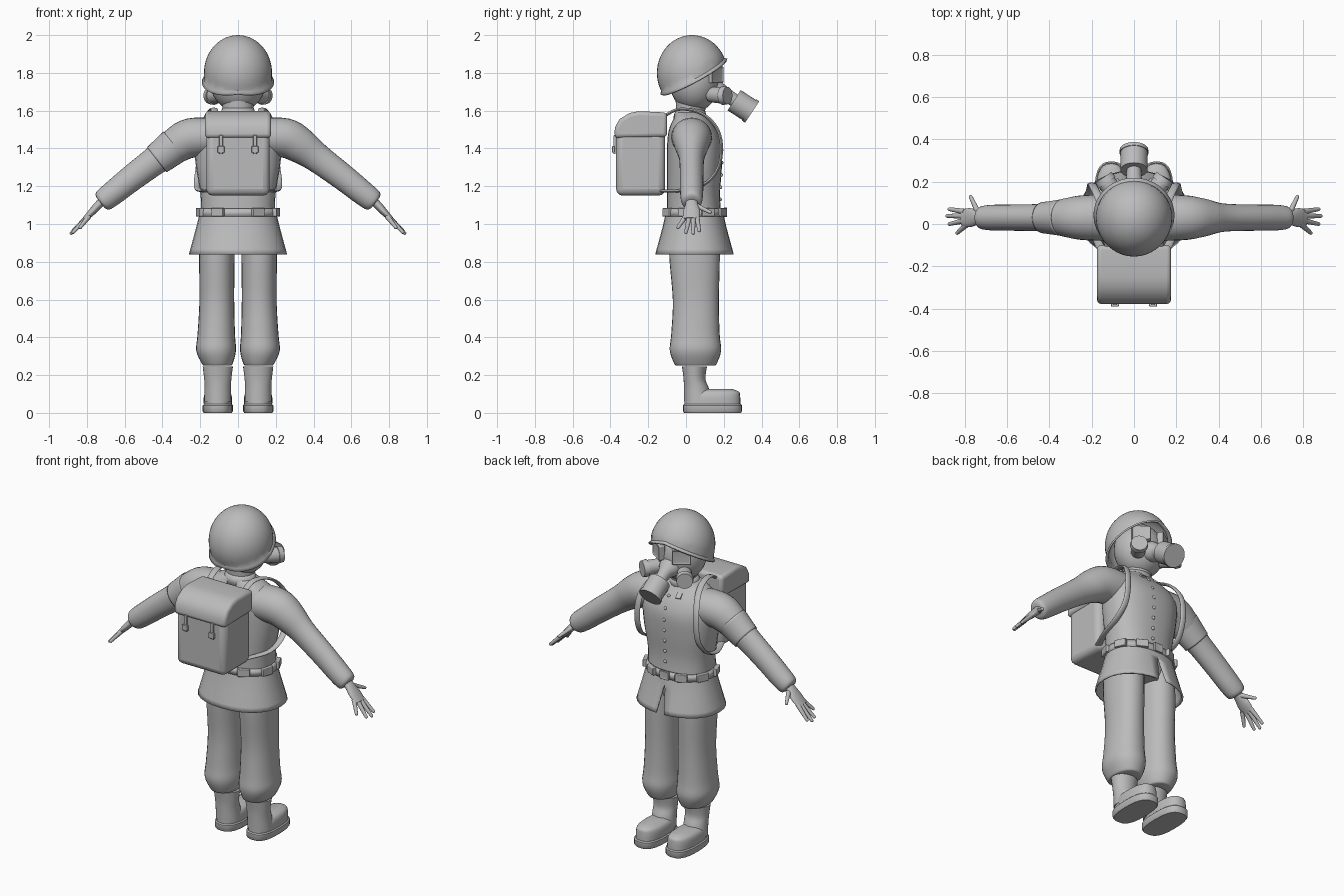
import bpy, bmesh, math
from mathutils import Vector, Matrix, Euler

cube = bpy.data.objects.get("Cube")
if cube:
    bpy.data.objects.remove(cube, do_unlink=True)

grey = bpy.data.materials.new("plain grey")
grey.use_nodes = True
grey.diffuse_color = (0.5, 0.5, 0.5, 1)
grey.node_tree.nodes["Principled BSDF"].inputs["Base Color"].default_value = (0.5, 0.5, 0.5, 1)

X, Y, Z = Vector((1, 0, 0)), Vector((0, 1, 0)), Vector((0, 0, 1))


def finish(name, bm, mirror=False, bevel=0, thick=0, angle=40):
    bmesh.ops.recalc_face_normals(bm, faces=bm.faces)
    mesh = bpy.data.meshes.new(name)
    bm.to_mesh(mesh)
    bm.free()
    mesh.shade_smooth()
    mesh.set_sharp_from_angle(angle=math.radians(angle))
    mesh.materials.append(grey)
    ob = bpy.data.objects.new(name, mesh)
    bpy.context.collection.objects.link(ob)
    if thick:
        ob.modifiers.new("Thickness", "SOLIDIFY").thickness = thick
    if bevel:
        mod = ob.modifiers.new("Bevel", "BEVEL")
        mod.width, mod.segments = bevel, 3
    if mirror:
        ob.modifiers.new("Mirror", "MIRROR")
    return ob


def loft_mesh(rings, ref=X, normal=None, power=2, steps=4, sides=28, caps=True):
    """Rings are (x, y, z, radius along ref, other radius), joined by a smooth curve."""
    keys = []
    for i in range(len(rings) - 1):
        p = [rings[max(0, min(len(rings) - 1, i + k))] for k in (-1, 0, 1, 2)]
        for s in range(steps):
            t = s / steps
            keys.append([b + t / 2 * (c - a + t * (2*a - 5*b + 4*c - d + t * (3*b - 3*c + d - a)))
                         for a, b, c, d in zip(*p)] if steps > 1 else list(p[1]))
    keys.append(list(rings[-1]))
    bm = bmesh.new()
    loops = []
    for i, key in enumerate(keys):
        after, before = keys[min(i + 1, len(keys) - 1)], keys[max(i - 1, 0)]
        n = normal or (Vector(after[:3]) - Vector(before[:3])).normalized()
        u = (ref - n * ref.dot(n)).normalized()
        v = n.cross(u)
        loop = []
        for k in range(sides):
            a = math.tau * k / sides
            c, s = math.cos(a), math.sin(a)
            pc = math.copysign(abs(c) ** (2 / power), c) * key[3]
            ps = math.copysign(abs(s) ** (2 / power), s) * key[4]
            loop.append(bm.verts.new(Vector(key[:3]) + u * pc + v * ps))
        loops.append(loop)
    for a, b in zip(loops, loops[1:]):
        for k in range(sides):
            j = (k + 1) % sides
            bm.faces.new((a[k], a[j], b[j], b[k]))
    if caps:
        bm.faces.new(loops[0])
        bm.faces.new(loops[-1])
    return bm


def loft(name, rings, mirror=False, thick=0, **kw):
    return finish(name, loft_mesh(rings, **kw), mirror, thick=thick)


def rod(name, a, b, ra, rb, mirror=False, ref=X, sides=20):
    return loft(name, [(*a, ra, ra), (*b, rb, rb)], mirror, ref=ref, steps=1, sides=sides)


def box(name, center, size, rot=(0, 0, 0), bevel=0, mirror=False, inset=0):
    bm = bmesh.new()
    m = Matrix.LocRotScale(Vector(center), Euler([math.radians(r) for r in rot]), None)
    bmesh.ops.create_cube(bm, size=1, matrix=Matrix.Diagonal((*size, 1)))
    if inset:
        bm.faces.ensure_lookup_table()
        front = max(bm.faces, key=lambda f: f.calc_center_median().y)
        bmesh.ops.inset_region(bm, faces=[front], thickness=inset, depth=-inset / 2)
    bm.transform(m)
    return finish(name, bm, mirror, bevel)


def ball(name, center, scale, mirror=False):
    bm = bmesh.new()
    bmesh.ops.create_uvsphere(bm, u_segments=32, v_segments=20, radius=1,
                              matrix=Matrix.LocRotScale(Vector(center), None, Vector(scale)))
    return finish(name, bm, mirror)


# Jacket: torso, collar, arms, skirt
torso = [(0, .045, 1.02, .195, .145), (0, .04, 1.15, .198, .14), (0, .045, 1.3, .222, .145),
         (0, .045, 1.42, .232, .145), (0, .035, 1.5, .22, .125), (0, .025, 1.56, .16, .09),
         (0, .02, 1.59, .09, .075)]
loft("torso", torso, normal=Z, power=2.4)
loft("collar", [(0, .022, 1.56, .1, .09), (0, .022, 1.615, .083, .075)], normal=Z, steps=1, thick=.012, caps=False)
loft("arms", [(.13, .03, 1.46, .11, .1), (.25, .03, 1.455, .105, .105), (.33, .03, 1.415, .09, .095),
              (.42, .03, 1.35, .067, .078), (.56, .03, 1.245, .062, .07), (.66, .03, 1.165, .061, .065),
              (.715, .03, 1.123, .055, .058), (.728, .03, 1.113, .042, .035)], True, ref=Y)
loft("armband", [(-.335, .03, 1.415, .088, .096), (-.385, .03, 1.375, .08, .09),
                 (-.43, .03, 1.34, .074, .084)], ref=Y, thick=.008, caps=False)
bm = loft_mesh([(0, .045, 1.07, .2, .15), (0, .045, .98, .222, .17), (0, .045, .84, .26, .208)],
               normal=Z, power=2.2, caps=False)
slit = [e for e in bm.edges if all(abs(v.co.x) < .001 and v.co.y > .1 and v.co.z < 1.02 for v in e.verts)]
bmesh.ops.split_edges(bm, edges=slit)
for v in bm.verts:
    if abs(v.co.x) < .001 and v.co.y > .1 and v.co.z < 1.02:
        side = sum(f.calc_center_median().x for f in v.link_faces)
        if abs(side) > .001:
            v.co.x += math.copysign((1.02 - v.co.z) * .16, side)
finish("jacket_skirt", bm, thick=.01)


def chest_y(z):
    for a, b in zip(torso, torso[1:]):
        if a[2] <= z <= b[2]:
            t = (z - a[2]) / (b[2] - a[2])
            return a[1] + a[4] + t * (b[1] + b[4] - a[1] - a[4])


for i in range(7):
    z = 1.13 + i * .065
    ball("button", (.015, chest_y(z), z), (.01, .008, .01))
box("collar_tabs", (.05, .14, 1.535), (.03, .008, .035), (50, 0, -10), mirror=True)
box("chest_badge", (.085, .163, 1.46), (.035, .009, .03), (15, 0, -8))

# Belt with pouches and buckle
loft("belt", [(0, .045, 1.04, .211, .162), (0, .045, 1.082, .207, .157)], normal=Z, power=2.2,
     steps=1, thick=.012, caps=False)
for a in (-60, -18, 25, 62):
    r = math.radians(a)
    box("belt_pouches", (.213 * math.cos(r), .045 + .165 * math.sin(r), 1.062), (.07, .024, .045),
        (0, 0, a - 90), .004, True)
box("belt_buckle", (0, .21, 1.062), (.06, .016, .052), bevel=.004, inset=.008)

# Trousers
loft("pelvis", [(0, .045, .9, .15, .11), (0, .045, 1.04, .19, .14)], normal=Z, steps=1)
loft("trouser_legs", [(.11, .05, .25, .07, .1), (.11, .05, .262, .082, .113), (.116, .05, .33, .105, .136),
                      (.115, .05, .42, .099, .128), (.112, .052, .6, .092, .122), (.112, .045, .84, .094, .134),
                      (.108, .045, 1.0, .09, .125)], True, normal=Z, power=2.2)

# Boots
loft("boot_soles", [(.107, .14, 0, .074, .15), (.107, .14, .008, .08, .156), (.107, .14, .04, .08, .156),
                    (.107, .14, .046, .074, .15)], True, normal=Z, power=2.7, steps=1)
loft("boot_feet", [(.107, .14, .04, .074, .149), (.107, .14, .085, .074, .147), (.107, .145, .112, .063, .135),
                   (.107, .15, .126, .035, .095)], True, normal=Z, power=2.5)
loft("boot_shafts", [(.107, .065, .06, .072, .075), (.107, .055, .13, .07, .066), (.107, .045, .18, .072, .058),
                     (.107, .045, .245, .08, .066)], True, normal=Z)

# Hands
loft("palms", [(.70, .03, 1.135, .03, .025), (.735, .03, 1.105, .033, .022), (.775, .03, 1.062, .045, .019),
               (.812, .028, 1.025, .04, .013)], True, ref=Y)
for base, tip in (((.8, .058, 1.035), (.872, .07, .965)), ((.805, .038, 1.03), (.882, .038, .952)),
                  ((.803, .016, 1.03), (.872, .0, .957)), ((.79, -.002, 1.04), (.835, -.042, .982)),
                  ((.735, .05, 1.1), (.772, .128, 1.062))):
    rod("finger", base, tip, .014, .009, True, Y if tip[1] < .1 else Z, 12)
    ball("fingertip", tip, (.009,) * 3, True)

# Head and helmet
loft("neck", [(0, .02, 1.55, .08, .07), (0, .03, 1.66, .085, .085)], normal=Z, steps=1)
ball("head", (0, .045, 1.755), (.148, .132, .16))
bm = bmesh.new()
bmesh.ops.create_uvsphere(bm, u_segments=40, v_segments=28, radius=1,
                          matrix=Matrix.LocRotScale(Vector((0, .032, 1.8)), None, Vector((.18, .186, .2))))
axis = Vector((0, -.2, .38)).normalized()
bmesh.ops.bisect_plane(bm, geom=bm.verts[:] + bm.edges[:] + bm.faces[:], plane_co=(0, .032, 1.79),
                       plane_no=axis, clear_inner=True)
rim = [e for e in bm.edges if e.is_boundary]
for v in {v for e in rim for v in e.verts}:
    v.co.z -= .03 * abs(v.co.x) / .18
new = bmesh.ops.extrude_edge_only(bm, edges=rim)["geom"]
for v in new:
    if isinstance(v, bmesh.types.BMVert):
        out = v.co - Vector((0, .032, 1.785))
        v.co += out.normalized() * .012 - axis * .012
finish("helmet", bm, thick=.01)

# Gas mask
box("eye_pieces", (.078, .155, 1.79), (.105, .04, .088), (0, 0, -35), .012, True, .012)
loft("mask_snout", [(0, .1, 1.72, .075, .07), (0, .17, 1.70, .06, .055), (0, .21, 1.685, .038, .038),
                    (0, .27, 1.645, .034, .034)])
rod("canister", (0, .255, 1.655), (0, .345, 1.597), .064, .064, sides=28)
rod("canister_lip", (0, .335, 1.603), (0, .35, 1.593), .068, .068, sides=28)
rod("cheek_valves", (.08, .13, 1.685), (.135, .205, 1.68), .04, .045, True, Z)
rod("cheek_caps", (.128, .195, 1.68), (.145, .22, 1.68), .05, .046, True, Z)

# Backpack
box("pack_body", (0, -.24, 1.32), (.335, .26, .34), bevel=.035)
bm = bmesh.new()
side = [(-.1, 1.46), (-.378, 1.455), (-.377, 1.51), (-.352, 1.555), (-.3, 1.587), (-.25, 1.597), (-.1, 1.59)]
face = bm.faces.new([bm.verts.new((-.175, y, z)) for y, z in side])
ext = bmesh.ops.extrude_face_region(bm, geom=[face])["geom"]
bmesh.ops.translate(bm, verts=[v for v in ext if isinstance(v, bmesh.types.BMVert)], vec=(.35, 0, 0))
finish("pack_flap", bm, bevel=.02)
box("pack_straps", (.09, -.378, 1.42), (.02, .012, .1), bevel=.003, mirror=True)
box("pack_buckles", (.09, -.384, 1.395), (.036, .014, .034), bevel=.003, mirror=True)
loft("shoulder_straps", [(.12, -.13, 1.56), (.125, -.05, 1.605), (.14, .04, 1.6), (.165, .12, 1.56),
                         (.19, .172, 1.49), (.2, .188, 1.4), (.205, .172, 1.3), (.215, .11, 1.22),
                         (.205, .0, 1.18), (.15, -.13, 1.175)] and
     [(x, y, z, .019, .008) for x, y, z in
      ((.12, -.13, 1.56), (.125, -.05, 1.605), (.14, .04, 1.6), (.165, .12, 1.56), (.19, .172, 1.49),
       (.2, .188, 1.4), (.205, .172, 1.3), (.215, .11, 1.22), (.205, .0, 1.18), (.15, -.13, 1.175))],
     True, sides=12)
